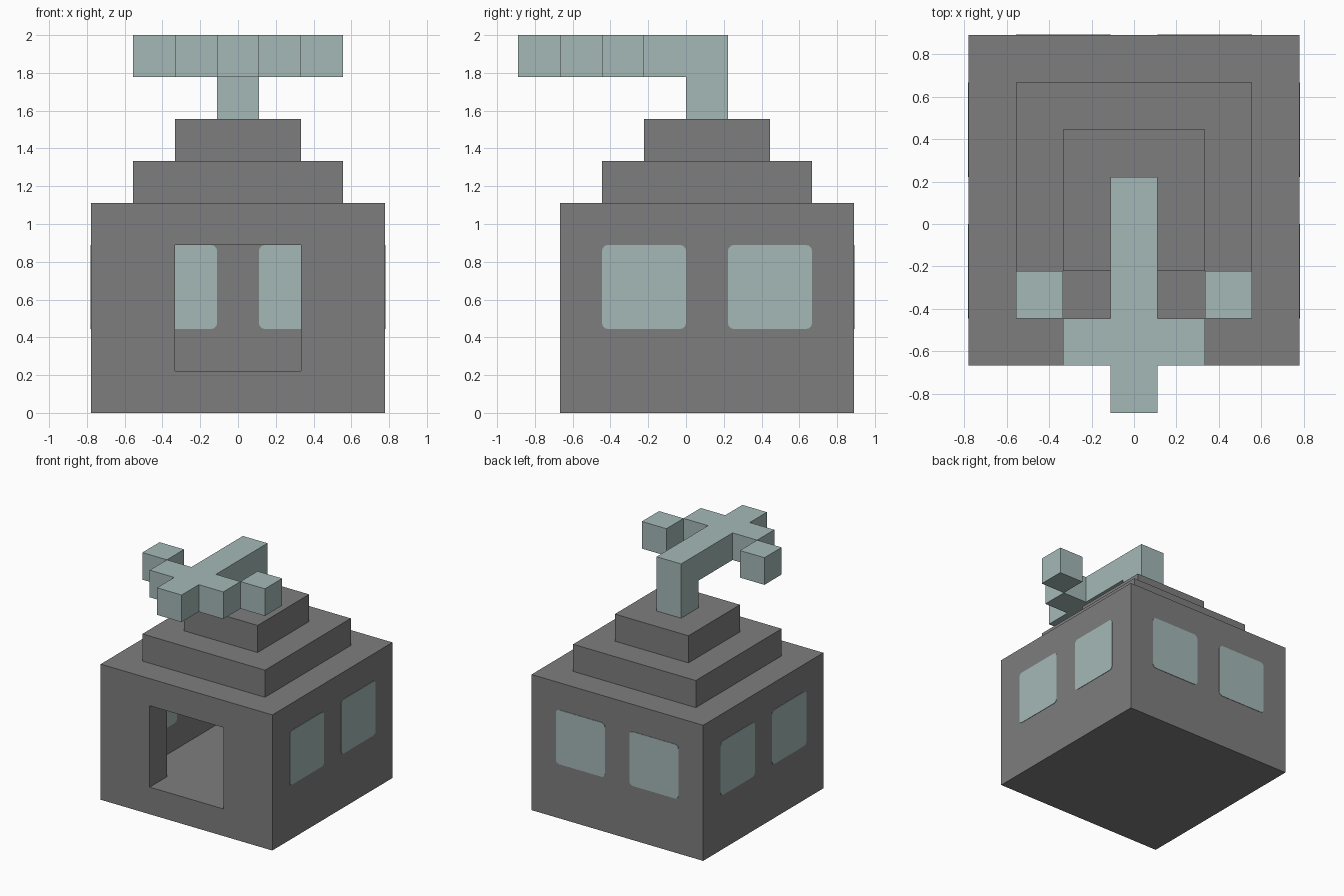
import bpy
import bmesh
from math import pi
from mathutils import Vector, Matrix

U = 2 / 9  # one building block

old = bpy.data.objects.get("Cube")
if old:
    bpy.data.objects.remove(old, do_unlink=True)


def material(name, color):
    m = bpy.data.materials.new(name)
    m.use_nodes = True
    m.diffuse_color = (*color, 1)
    m.node_tree.nodes["Principled BSDF"].inputs["Base Color"].default_value = (*color, 1)
    return m


STONE = material("grey stone", (0.208, 0.208, 0.208))
GLASS = material("pale teal", (0.371, 0.485, 0.474))


def box(bm, lo, hi):
    """Add a box between two corners given in blocks."""
    lo, hi = Vector(lo) * U, Vector(hi) * U
    mat = Matrix.Translation((lo + hi) / 2) @ Matrix.Diagonal((*(hi - lo), 1))
    return bmesh.ops.create_cube(bm, size=1, matrix=mat)["verts"]


def cut(bm, axis, at):
    """Split every face along a plane across one axis."""
    normal = [0, 0, 0]
    normal[axis] = 1
    point = Vector(normal) * at * U
    bmesh.ops.bisect_plane(bm, geom=bm.verts[:] + bm.edges[:] + bm.faces[:],
                           dist=1e-5, plane_co=point, plane_no=normal)


def extrude(bm, face, offset):
    new = bmesh.ops.extrude_face_region(bm, geom=[face])["geom"]
    if face.is_valid:
        bmesh.ops.delete(bm, geom=[face], context="FACES_ONLY")
    bmesh.ops.translate(bm, vec=Vector(offset) * U,
                        verts=[v for v in new if isinstance(v, bmesh.types.BMVert)])
    return next(f for f in new if isinstance(f, bmesh.types.BMFace))


def finish(bm, name, *mats):
    bmesh.ops.recalc_face_normals(bm, faces=bm.faces)
    mesh = bpy.data.meshes.new(name)
    bm.to_mesh(mesh)
    bm.free()
    for m in mats:
        mesh.materials.append(m)
    ob = bpy.data.objects.new(name, mesh)
    bpy.context.collection.objects.link(ob)
    return ob


# Stepped house: a block with two smaller tiers raised from its top
bm = bmesh.new()
box(bm, (-3.5, -3, 0), (3.5, 4, 5))
bm.faces.ensure_lookup_table()
top = max(bm.faces, key=lambda f: f.calc_center_median().z)
for tier in range(2):
    bmesh.ops.inset_region(bm, faces=[top], thickness=U, use_even_offset=True)
    top = extrude(bm, top, (0, 0, 1))
house = finish(bm, "house_shell", STONE, GLASS)

# Room and doorway cutter
bm = bmesh.new()
box(bm, (-2.5, -2, 1), (2.5, 3, 4))
cut(bm, 0, -1.5)
cut(bm, 0, 1.5)
door = next(f for f in bm.faces
            if f.normal.y < -0.9 and abs(f.calc_center_median().x) < 0.1)
extrude(bm, door, (0, -2, 0))
room = finish(bm, "room_cutter", STONE)
room.hide_render = True
mod = house.modifiers.new("room", "BOOLEAN")
mod.operation, mod.solver, mod.object = "DIFFERENCE", "EXACT", room
bpy.context.view_layer.update()
carved = bpy.data.meshes.new_from_object(
    house.evaluated_get(bpy.context.evaluated_depsgraph_get()))
house.modifiers.clear()
house.data = carved
bpy.data.objects.remove(room, do_unlink=True)

# Teal stair stripe running up the front from the doorway
bm = bmesh.new()
bm.from_mesh(carved)
bmesh.ops.triangulate(bm, faces=bm.faces)
for axis, at in ((0, -0.5), (0, 0.5), (1, -2), (1, 0), (2, 4)):
    cut(bm, axis, at)
for f in bm.faces:
    x, y, z = f.calc_center_median() / U
    f.material_index = int(abs(x) < 0.5 and z > 3.99 and y < min(z - 6, 0) - 0.01)
bmesh.ops.dissolve_limit(bm, angle_limit=0.01, verts=bm.verts, edges=bm.edges,
                         delimit={"MATERIAL"})
bm.to_mesh(carved)
bm.free()
carved.materials.clear()
for m in (STONE, GLASS):
    carved.materials.append(m)

# Roof ornament: post, then a cross-shaped beam extruded from its outline
bm = bmesh.new()
box(bm, (-0.5, 0, 7), (0.5, 1, 8))
finish(bm, "roof_post", GLASS)

half = [(0.5, -4), (0.5, -3), (1.5, -3), (1.5, -2), (0.5, -2), (0.5, 1)]
outline = half + [(-x, y) for x, y in reversed(half)]
bm = bmesh.new()
plan = bm.faces.new([bm.verts.new((x * U, y * U, 8 * U)) for x, y in outline])
new = bmesh.ops.extrude_face_region(bm, geom=[plan])["geom"]
bmesh.ops.translate(bm, vec=(0, 0, U),
                    verts=[v for v in new if isinstance(v, bmesh.types.BMVert)])
finish(bm, "roof_beam", GLASS)

# Corner blocks behind the beam ends
for side, x in (("left", 1.5), ("right", -2.5)):
    bm = bmesh.new()
    box(bm, (x, -2, 8), (x + 1, -1, 9))
    finish(bm, "beam_tip_" + side, GLASS)


def window(name, x, y, turn):
    """Thin rounded plate set into a wall surface."""
    bm = bmesh.new()
    box(bm, (-1, -0.015, -1), (1, 0.015, 1))
    edges = [e for e in bm.edges
             if abs(e.verts[0].co.y - e.verts[1].co.y) > 0.001]
    bmesh.ops.bevel(bm, geom=edges, offset=0.03, segments=3, profile=0.5,
                    affect="EDGES")
    place = Matrix.Translation(Vector((x, y, 3)) * U) @ Matrix.Rotation(turn, 4, "Z")
    bmesh.ops.transform(bm, matrix=place, verts=bm.verts)
    finish(bm, name, GLASS)


# Windows on the sides and back, on both the outer and inner wall surfaces
for layer, depth in (("outer", 1), ("inner", 0)):
    for side, s in (("left", 1), ("right", -1)):
        window(f"back_window_{side}_{layer}", s * 1.5, 3 + depth, 0)
        for spot, y in (("front", -1), ("rear", 2)):
            window(f"{side}_window_{spot}_{layer}", s * (2.5 + depth), y, pi / 2)
